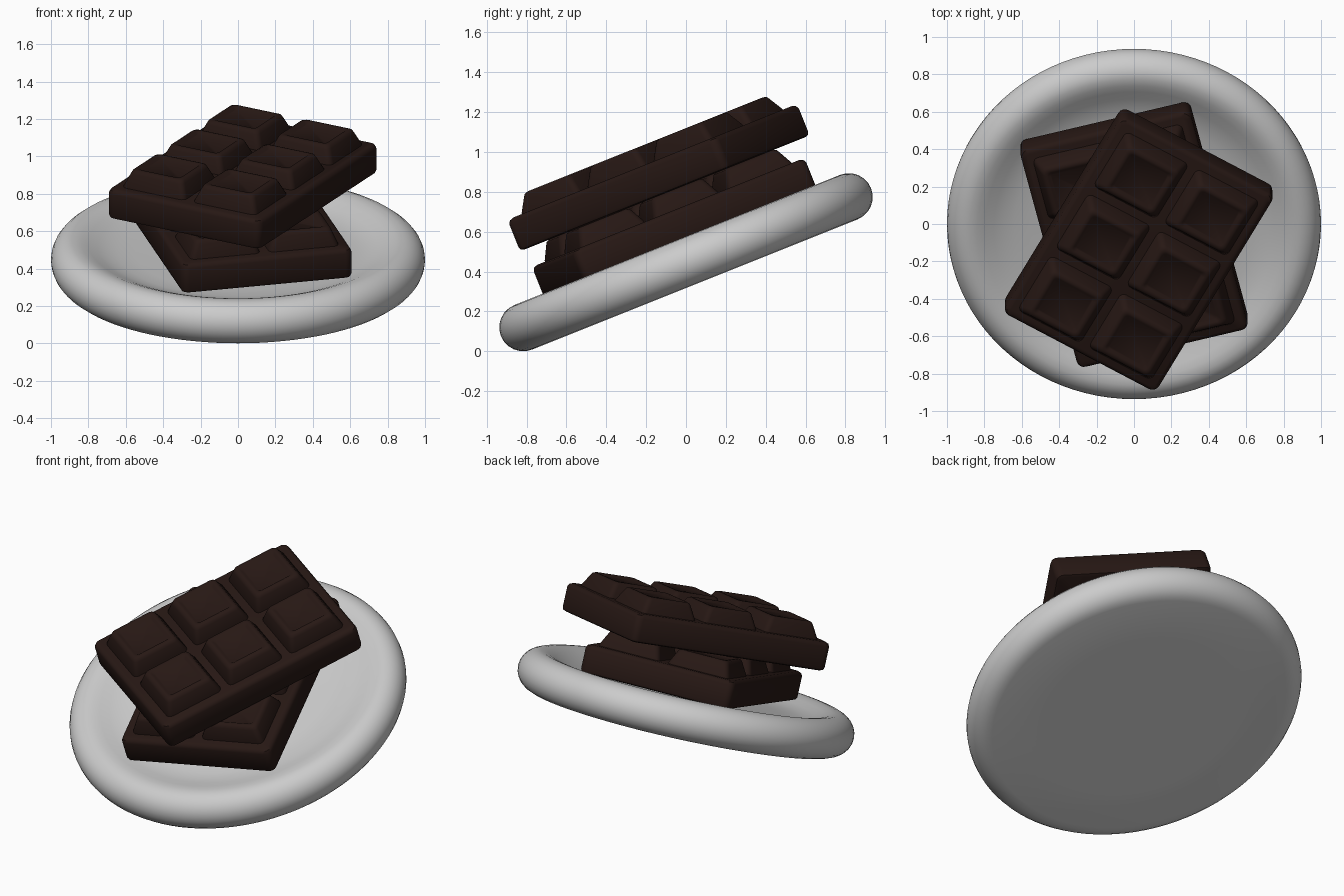
import bpy, bmesh, math
from mathutils import Matrix, Vector

if "Cube" in bpy.data.objects:
    bpy.data.objects.remove(bpy.data.objects["Cube"])

TILT = math.radians(21.8)
# plate frame: tilted about x, lifted so the rim touches the ground
FRAME = Matrix.Translation((0, 0, 0.88 * math.sin(TILT) + 0.12)) @ Matrix.Rotation(TILT, 4, 'X')

cocoa = bpy.data.materials.new("dark_chocolate")
cocoa.diffuse_color = (0.02, 0.009, 0.007, 1)
cocoa.use_nodes = True
cocoa.node_tree.nodes["Principled BSDF"].inputs["Base Color"].default_value = cocoa.diffuse_color


def finish(bm, name, matrix, angle, material=None):
    bmesh.ops.recalc_face_normals(bm, faces=bm.faces)
    mesh = bpy.data.meshes.new(name)
    bm.to_mesh(mesh)
    bm.free()
    ob = bpy.data.objects.new(name, mesh)
    bpy.context.collection.objects.link(ob)
    ob.matrix_world = matrix
    if material:
        mesh.materials.append(material)
    bpy.ops.object.select_all(action='DESELECT')
    ob.select_set(True)
    bpy.context.view_layer.objects.active = ob
    bpy.ops.object.shade_smooth_by_angle(angle=math.radians(angle))
    return ob


def plate():
    # flat underside, round rim, shallow dished top
    profile = [(0, -0.12), (0.6, -0.12)]
    for i in range(13):
        a = math.radians(-90 + 15 * i)
        profile.append((0.88 + 0.12 * math.cos(a), 0.12 * math.sin(a)))
    profile += [(0.84, 0.113), (0.80, 0.098), (0.75, 0.076), (0.70, 0.059),
                (0.64, 0.047), (0.55, 0.041), (0.3, 0.04), (0, 0.04)]
    bm = bmesh.new()
    vs = [bm.verts.new((r, 0, z)) for r, z in profile]
    edges = [bm.edges.new(p) for p in zip(vs, vs[1:])]
    bmesh.ops.spin(bm, geom=vs + edges, cent=(0, 0, 0), axis=(0, 0, 1),
                   angle=math.tau, steps=96, use_duplicate=False)
    bmesh.ops.remove_doubles(bm, verts=bm.verts, dist=1e-4)
    finish(bm, "plate", FRAME, 60)


def rounded_ring(bm, w, l, r, z, center=(0, 0)):
    # rectangle outline with rounded corners
    ring = []
    for k, (sx, sy) in enumerate([(1, 1), (-1, 1), (-1, -1), (1, -1)]):
        for j in range(5):
            a = math.radians(90 * k + 22.5 * j)
            ring.append(bm.verts.new((center[0] + sx * (w / 2 - r) + r * math.cos(a),
                                      center[1] + sy * (l / 2 - r) + r * math.sin(a), z)))
    return ring


def stack(bm, w, l, levels, center=(0, 0)):
    # closed solid from rounded rectangles; level = (inset, corner radius, z)
    rings = [rounded_ring(bm, w - 2 * i, l - 2 * i, r, z, center) for i, r, z in levels]
    for a, b in zip(rings, rings[1:]):
        n = len(a)
        for i in range(n):
            bm.faces.new((a[i], a[(i + 1) % n], b[(i + 1) % n], b[i]))
    bm.faces.new(rings[0][::-1])
    bm.faces.new(rings[-1])


def chocolate_bar(name, u, v, w, turn):
    bm = bmesh.new()
    # base slab
    stack(bm, 0.94, 1.30, [(0.02, 0.03, 0), (0.006, 0.035, 0.006), (0, 0.04, 0.02),
                           (0, 0.04, 0.145), (0.008, 0.035, 0.162), (0.025, 0.03, 0.17)])
    # six bevelled segments with a slightly sunken top
    for cx in (-0.2175, 0.2175):
        for cy in (-0.41, 0, 0.41):
            stack(bm, 0.385, 0.36, [(0, 0.03, 0.15), (0, 0.03, 0.175), (0.03, 0.03, 0.245),
                                    (0.037, 0.03, 0.259), (0.052, 0.025, 0.265),
                                    (0.066, 0.02, 0.263), (0.078, 0.015, 0.252)], (cx, cy))
    matrix = FRAME @ Matrix.Translation((u, v, w)) @ Matrix.Rotation(math.radians(turn), 4, 'Z')
    finish(bm, name, matrix, 40, cocoa)


plate()
chocolate_bar("lower_chocolate_bar", 0.0, 0.01, 0.095, 14.2)
chocolate_bar("upper_chocolate_bar", 0.025, 0.03, 0.36, -29.5)
